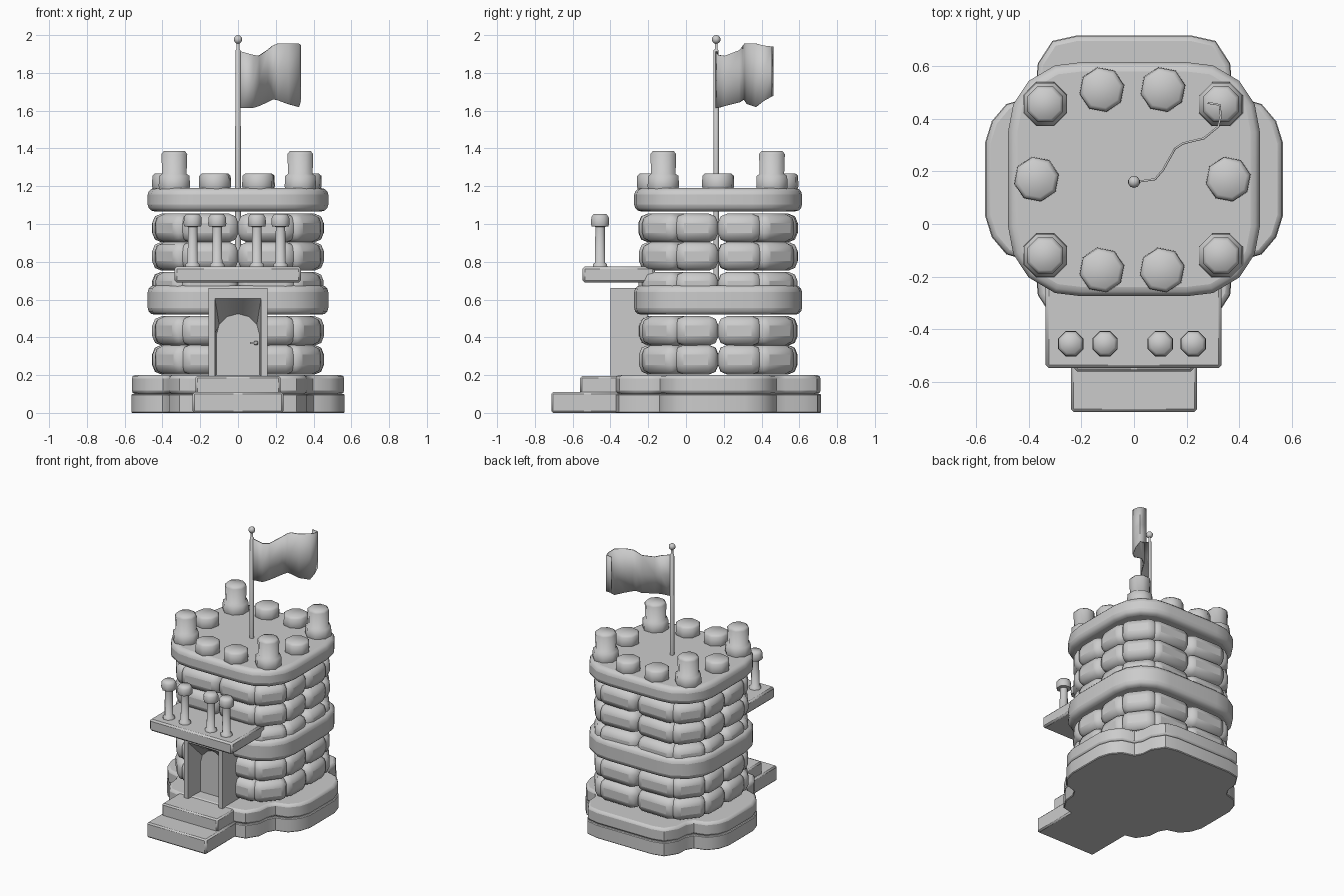
import bpy, bmesh, math, random
from mathutils import Vector, Matrix

if "Cube" in bpy.data.objects:
    bpy.data.objects.remove(bpy.data.objects["Cube"])
random.seed(4)
CY = 0.17  # tower axis in y


def finish(bm, name, bevel=0, seg=2, angle=40):
    bmesh.ops.recalc_face_normals(bm, faces=bm.faces)
    me = bpy.data.meshes.new(name)
    bm.to_mesh(me)
    bm.free()
    ob = bpy.data.objects.new(name, me)
    bpy.context.collection.objects.link(ob)
    if bevel:
        m = ob.modifiers.new("bevel", 'BEVEL')
        m.width, m.segments, m.limit_method = bevel, seg, 'ANGLE'
        m.angle_limit = math.radians(50)
    bpy.ops.object.select_all(action='DESELECT')
    ob.select_set(True)
    bpy.context.view_layer.objects.active = ob
    bpy.ops.object.shade_smooth_by_angle(angle=math.radians(angle))
    return ob


def prism(name, pts, z0, z1, bevel=0, seg=2, angle=40):
    bm = bmesh.new()
    lo = [bm.verts.new((x, y, z0)) for x, y in pts]
    hi = [bm.verts.new((x, y, z1)) for x, y in pts]
    bm.faces.new(lo)
    bm.faces.new(hi)
    n = len(pts)
    for i in range(n):
        j = (i + 1) % n
        bm.faces.new((lo[i], lo[j], hi[j], hi[i]))
    return finish(bm, name, bevel, seg, angle)


def mirror4(quarter):
    """Quarter outline (from +y round to +x) mirrored to a closed loop about the tower axis."""
    half = quarter + [(x, -y) for x, y in reversed(quarter)]
    loop = half + [(-x, y) for x, y in reversed(half)]
    return [(x, y + CY) for x, y in loop]


def box(name, x0, x1, y0, y1, z0, z1, bevel=0.01):
    return prism(name, [(x0, y0), (x1, y0), (x1, y1), (x0, y1)], z0, z1, bevel, 1)


def lathe(name, x, y, profile, n=8, turn=0.0):
    """Stack of rings (radius, z), capped at both ends."""
    bm = bmesh.new()
    rings = []
    for r, z in profile:
        rings.append([bm.verts.new((x + r * math.cos(turn + 2 * math.pi * i / n),
                                    y + r * math.sin(turn + 2 * math.pi * i / n), z)) for i in range(n)])
    for a, b in zip(rings, rings[1:]):
        for i in range(n):
            bm.faces.new((a[i], a[(i + 1) % n], b[(i + 1) % n], b[i]))
    bm.faces.new(rings[0])
    bm.faces.new(rings[-1])
    return finish(bm, name, angle=60)


# lobed two-layer base
base = [(0.22, 0.545), (0.31, 0.525), (0.365, 0.44), (0.372, 0.36), (0.40, 0.31),
        (0.485, 0.285), (0.54, 0.22), (0.565, 0.14)]
prism("base_lower", mirror4(base), 0, 0.1, 0.005, 1)
prism("base_upper", mirror4([(x * 0.995, y * 0.995) for x, y in base]), 0.1, 0.2, 0.018)

# front steps
box("lower_step", -0.24, 0.24, -0.713, -0.33, 0, 0.11)
box("upper_step", -0.225, 0.225, -0.56, -0.3, 0.1, 0.195)

# rounded stone bands
band = [(0.20, 0.444), (0.30, 0.432), (0.40, 0.373), (0.458, 0.285), (0.478, 0.18)]
prism("middle_band", mirror4(band), 0.52, 0.675, 0.035, 3, 60)
prism("top_band", mirror4(band), 1.067, 1.19, 0.035, 3, 60)

# courses of bulging stones: twelve per ring, two per side plus corners
plan = [(0.0, 0.415), (0.305, 0.415), (0.45, 0.23), (0.45, 0.0), (0.45, -0.23), (0.305, -0.415)]
plan += [(-x, -y) for x, y in plan]


def stone_ring(name, z0, z1):
    bm = bmesh.new()
    for i, p in enumerate(plan):
        p, q = Vector(p), Vector(plan[(i + 1) % len(plan)])
        d = q - p
        nrm = Vector((-d.y, d.x)).normalized()
        mid = (p + q) / 2
        if nrm.dot(mid) < 0:
            nrm = -nrm
        corner = abs(d.x) > 0.05 and abs(d.y) > 0.05
        depth = 0.2
        c = mid + nrm * ((0.012 if corner else 0.003) - depth / 2)
        mat = (Matrix.Translation((c.x, c.y + CY, (z0 + z1) / 2)) @
               Matrix.Rotation(math.atan2(d.y, d.x) + random.uniform(-.04, .04), 4, 'Z') @
               Matrix.Diagonal((d.length * 1.0, depth, z1 - z0, 1)))
        bmesh.ops.create_cube(bm, size=1, matrix=mat)
    return finish(bm, name, 0.05, 2, 60)


for i, (a, b) in enumerate([(0.203, 0.36), (0.356, 0.512), (0.6, 0.747), (0.753, 0.905), (0.903, 1.055)]):
    stone_ring("stone_course_%d" % (i + 1), a, b)

# door surround: square hood funnelling back to an arched door
bm = bmesh.new()
outer = [(-0.155, 0.19), (-0.155, 0.45), (-0.155, 0.66)] + [(x, 0.66) for x in (-0.08, 0, 0.08)] + \
        [(0.155, 0.66), (0.155, 0.45), (0.155, 0.19)]
inner = [(-0.122, 0.19), (-0.122, 0.42), (-0.122, 0.605)] + [(x, 0.605) for x in (-0.065, 0, 0.065)] + \
        [(0.122, 0.605), (0.122, 0.42), (0.122, 0.19)]
arch = [(-0.115, 0.19)] + [(-0.115 * math.cos(t * math.pi / 6), 0.41 + 0.115 * math.sin(t * math.pi / 6))
                           for t in range(7)] + [(0.115, 0.19)]
loops = [[bm.verts.new((x, y, z)) for x, z in pts]
         for pts, y in ((outer, -0.2), (outer, -0.4), (inner, -0.4), (arch, -0.27))]
for a, b in zip(loops, loops[1:]):
    for i in range(len(a) - 1):
        bm.faces.new((a[i], a[i + 1], b[i + 1], b[i]))
bm.faces.new(loops[-1])
bm.faces.new(loops[0])
finish(bm, "door_surround", 0, angle=30)

# door handle
bm = bmesh.new()
bmesh.ops.create_uvsphere(bm, u_segments=8, v_segments=6, radius=0.012, matrix=Matrix.Translation((0.095, -0.285, 0.37)))
bmesh.ops.create_cube(bm, size=1, matrix=Matrix.Translation((0.08, -0.29, 0.37)) @ Matrix.Diagonal((0.035, 0.012, 0.012, 1)))
finish(bm, "door_handle")

# balcony and its posts
box("balcony", -0.335, 0.333, -0.547, -0.165, 0.69, 0.775, 0.012)
for x in (-0.24, -0.11, 0.10, 0.225):
    lathe("balcony_post", x, -0.455, [(0.042, 0.77), (0.04, 0.788), (0.029, 0.795), (0.027, 0.985), (0.048, 0.988),
                                      (0.052, 1.0), (0.05, 1.035), (0.038, 1.052)], 8, math.pi / 8)

# battlements
low = [(0.08, 1.18), (0.087, 1.20), (0.085, 1.255), (0.07, 1.268)]
for x, y in ((-0.122, 0.51), (0.11, 0.51), (-0.122, -0.175), (0.107, -0.175), (-0.37, 0.17), (0.358, 0.17)):
    lathe("low_merlon", x, y, low, 8, 0.2)
for x in (-0.337, 0.33):
    for y in (-0.12, 0.455):
        lathe("corner_merlon", x, y, [(0.085, 1.18), (0.09, 1.2), (0.087, 1.255), (0.07, 1.265), (0.074, 1.37),
                                      (0.06, 1.386)], 8, math.pi / 8)

# flagpole with ball finial
lathe("flagpole", 0, 0.16, [(0.016, 0.66), (0.015, 1.2), (0.014, 1.92), (0.008, 1.925), (0.008, 1.97)], 10)
bm = bmesh.new()
bmesh.ops.create_uvsphere(bm, u_segments=10, v_segments=8, radius=0.023, matrix=Matrix.Translation((0, 0.16, 1.977)))
finish(bm, "pole_finial")

# waving flag: plan path with bottom and top heights
wave = [(0.01, .16, 1.615, 1.915), (.08, .17, 1.615, 1.895), (.11, .205, 1.625, 1.89), (.155, .285, 1.645, 1.92),
        (.185, .305, 1.66, 1.945), (.21, .312, 1.655, 1.955), (.265, .325, 1.635, 1.955), (.32, .37, 1.62, 1.955),
        (.33, .41, 1.65, 1.945), (.325, .452, 1.675, 1.94), (.28, .46, 1.68, 1.94)]
bm = bmesh.new()
rows = []
for x, y, lo, hi in wave:
    rows.append([bm.verts.new((x, y, lo + (hi - lo) * k / 2)) for k in range(3)])
for a, b in zip(rows, rows[1:]):
    for k in range(2):
        bm.faces.new((a[k], b[k], b[k + 1], a[k + 1]))
flag = finish(bm, "flag", 0, angle=60)
solid = flag.modifiers.new("thickness", 'SOLIDIFY')
solid.thickness, solid.offset = 0.008, 0
